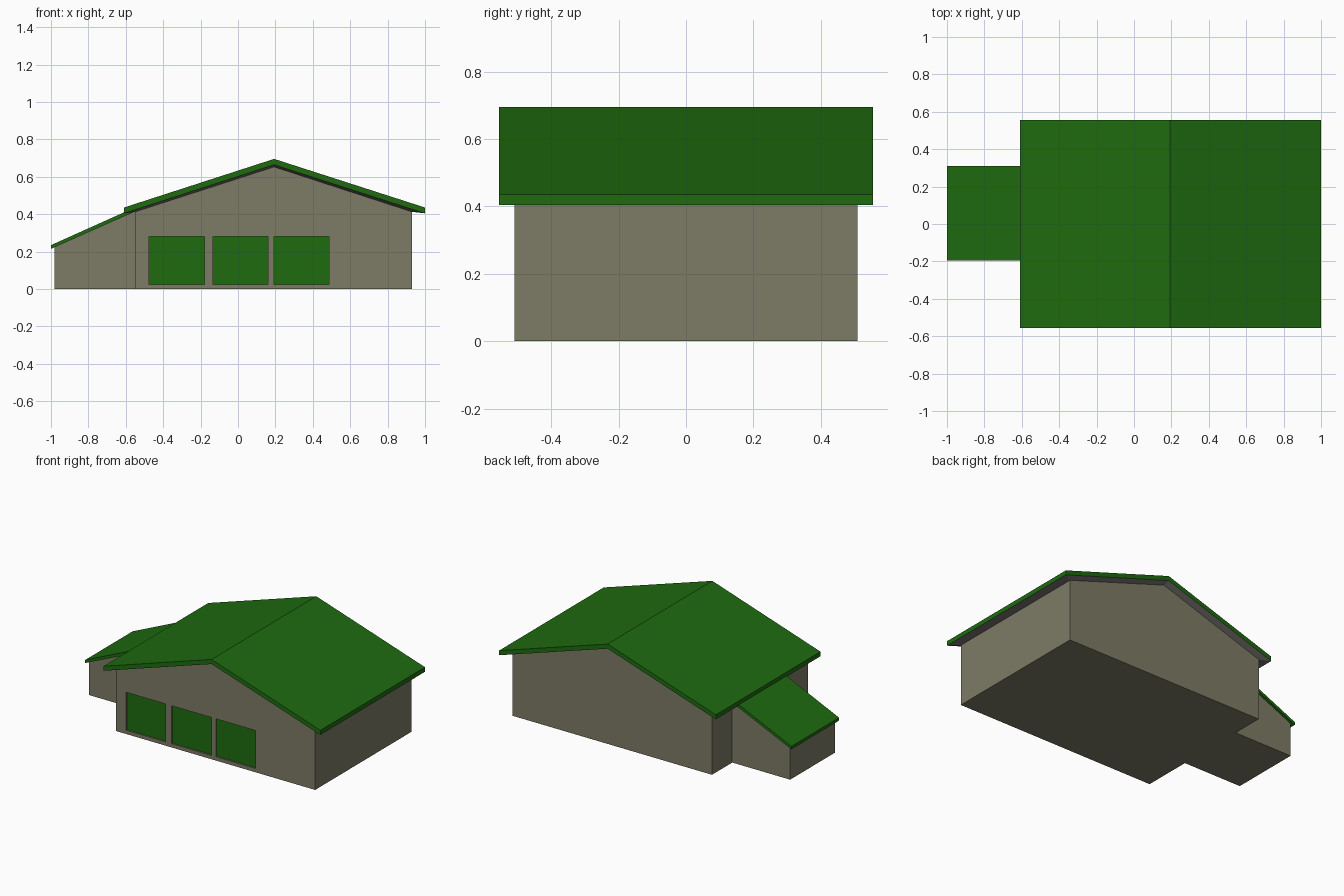
import bpy, bmesh

if "Cube" in bpy.data.objects:
    bpy.data.objects.remove(bpy.data.objects["Cube"])

def mat(name, rgb):
    m = bpy.data.materials.new(name)
    m.diffuse_color = (*rgb, 1)
    m.use_nodes = True
    m.node_tree.nodes["Principled BSDF"].inputs["Base Color"].default_value = m.diffuse_color
    return m

WALL = mat("wall_paint", (0.205, 0.198, 0.133))
GREEN = mat("green_paint", (0.013, 0.145, 0.005))
SOFFIT = mat("soffit_paint", (0.19, 0.175, 0.16))

def mesh_object(name, bm, material):
    bmesh.ops.recalc_face_normals(bm, faces=bm.faces)
    me = bpy.data.meshes.new(name)
    bm.to_mesh(me)
    bm.free()
    ob = bpy.data.objects.new(name, me)
    bpy.context.collection.objects.link(ob)
    if material:
        me.materials.append(material)
    return ob

def prism(name, profile, y0, y1, material):
    """Extrude an x-z profile from y0 to y1."""
    bm = bmesh.new()
    a = [bm.verts.new((x, y0, z)) for x, z in profile]
    b = [bm.verts.new((x, y1, z)) for x, z in profile]
    n = len(profile)
    bm.faces.new(a)
    bm.faces.new(b[::-1])
    for i in range(n):
        j = (i + 1) % n
        bm.faces.new((a[i], b[i], b[j], a[j]))
    return mesh_object(name, bm, material)

def rect(x0, x1, z0, z1):
    return [(x0, z0), (x1, z0), (x1, z1), (x0, z1)]

WY, RY = 0.51, 0.555                                       # wall and roof half depth
eaves = [(-0.61, 0.405), (0.193, 0.665), (1.0, 0.405)]     # underside of roof edge
wall_top = [(-0.55, 0.413), (0.193, 0.653), (0.93, 0.413)]

# Main gabled body
body = prism("main_walls", [(-0.55, 0), *wall_top, (0.93, 0)], -WY, WY, WALL)

# Main roof slab
prism("main_roof", eaves + [(x, z + 0.031) for x, z in eaves[::-1]], -RY, RY, GREEN)

# Soffit sloping from the roof edge in to the wall tops
bm = bmesh.new()
rings = []
for pts, d in ((eaves, RY), (wall_top, WY)):
    loop = [(x, -d, z) for x, z in pts] + [(x, d, z) for x, z in pts[::-1]]
    rings.append([bm.verts.new(p) for p in loop])
outer, inner = rings
for i in range(6):
    j = (i + 1) % 6
    bm.faces.new((outer[i], inner[i], inner[j], outer[j]))
mesh_object("soffit", bm, SOFFIT)

# Lean-to side wing
prism("wing_walls", [(-0.98, 0), (-0.55, 0), (-0.55, 0.417), (-0.98, 0.226)],
      -0.18, 0.295, WALL)
prism("wing_roof", [(-1.0, 0.215), (-0.55, 0.415), (-0.55, 0.437), (-1.0, 0.235)],
      -0.195, 0.31, GREEN)

# Three shallow recessed panels on the front
for i, x in enumerate((-0.475, -0.135, 0.192)):
    r = rect(x, x + 0.295, 0.025, 0.28)
    cutter = prism(f"panel_cutter_{i + 1}", r, -0.6, -WY + 0.012, None)
    cutter.hide_render = True
    cutter.hide_set(True)
    mod = body.modifiers.new("recess", "BOOLEAN")
    mod.operation = "DIFFERENCE"
    mod.solver = "EXACT"
    mod.object = cutter
    prism(f"front_panel_{i + 1}", r, -WY + 0.010, -WY + 0.02, GREEN)
